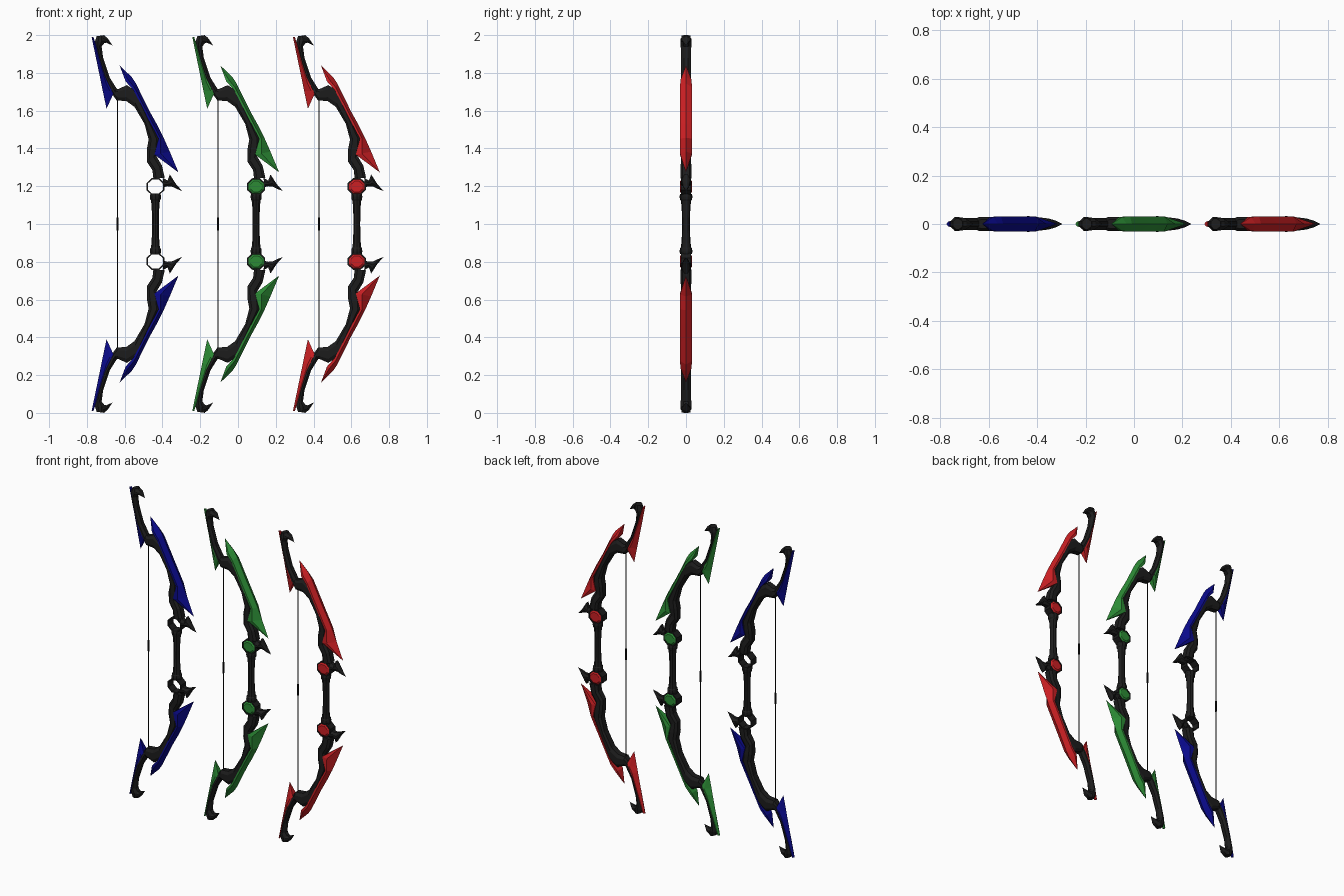
import bpy, bmesh, math

if "Cube" in bpy.data.objects:
    bpy.data.objects.remove(bpy.data.objects["Cube"])


def material(name, rgb):
    m = bpy.data.materials.new(name)
    m.diffuse_color = (*rgb, 1)
    m.use_nodes = True
    m.node_tree.nodes["Principled BSDF"].inputs["Base Color"].default_value = m.diffuse_color
    return m


DARK = material("charcoal", (0.012, 0.012, 0.012))
STRING = material("string black", (0.006, 0.006, 0.006))
BLUE = material("deep blue", (0.003, 0.003, 0.26))
GREEN = material("leaf green", (0.025, 0.26, 0.036))
RED = material("bright red", (0.6, 0.014, 0.017))

# Cross-sections: (u from inner to outer edge, y half thickness)
BLOCK = [(0, .018), (.25, .029), (.75, .029), (1, .018)]
BLADE = [(0, .032), (.4, .032), (1, 0)]
SPINE = [(0, .012), (.3, .028), (.6, .028), (1, .012)]

# Stations: inner x, z, outer x, z, thickness factor (upper half of one bow)
LIMB = [(-.135, 1.69, -.125, 1.715, .6), (-.11, 1.655, -.10, 1.715, 1),
        (-.057, 1.65, -.055, 1.735, 1), (-.015, 1.62, 0, 1.70, 1),
        (.038, 1.53, .062, 1.56, 1), (.06, 1.447, .115, 1.455, 1),
        (.05, 1.395, .115, 1.405, 1), (.05, 1.33, .10, 1.36, .85),
        (.08, 1.285, .13, 1.31, 1), (.085, 1.24, .145, 1.245, 1)]
PLATE = [(-.094, 1.84, -.094, 1.84, 0), (-.062, 1.755, -.03, 1.778, .9),
         (-.022, 1.71, -.008, 1.745, 1), (.008, 1.655, .065, 1.597, 1),
         (.06, 1.55, .105, 1.525, 1), (.112, 1.452, .14, 1.455, 1),
         (.091, 1.367, .172, 1.383, 1), (.218, 1.273, .218, 1.273, 0)]
TIP_PLATE = [(-.232, 1.99, -.242, 1.99, .3), (-.19, 1.86, -.215, 1.86, .6),
             (-.147, 1.745, -.19, 1.74, .75), (-.12, 1.705, -.183, 1.705, .75),
             (-.163, 1.61, -.163, 1.61, 0)]
TIP_ARM = [(-.215, 1.994, -.175, 2.0, .8), (-.225, 1.965, -.165, 1.97, 1),
           (-.218, 1.94, -.189, 1.94, 1), (-.205, 1.88, -.181, 1.88, .9),
           (-.18, 1.785, -.146, 1.775, .9), (-.15, 1.71, -.105, 1.71, .9),
           (-.13, 1.68, -.09, 1.68, .8)]
TIP_BARB = [(-.185, 1.955, -.18, 2.0, 1), (-.165, 1.96, -.16, 1.987, .8),
            (-.131, 1.945, -.131, 1.945, 0)]
SPIKE = [(.14, 1.195, .135, 1.245, 1), (.16, 1.2, .16, 1.23, .9),
         (.186, 1.197, .172, 1.262, .8), (.21, 1.185, .206, 1.21, .5),
         (.237, 1.175, .237, 1.175, 0)]


def finish(bm, name, mat):
    bmesh.ops.remove_doubles(bm, verts=bm.verts, dist=1e-5)
    bmesh.ops.recalc_face_normals(bm, faces=bm.faces)
    me = bpy.data.meshes.new(name)
    bm.to_mesh(me)
    bm.free()
    me.materials.append(mat)
    ob = bpy.data.objects.new(name, me)
    bpy.context.collection.objects.link(ob)
    return ob


def skin(bm, rings, capped=True):
    """Join rings of points into a tube."""
    vs = [[bm.verts.new(p) for p in r] for r in rings]
    n = len(vs[0])
    for a, b in zip(vs, vs[1:]):
        for i in range(n):
            bm.faces.new((a[i], a[(i + 1) % n], b[(i + 1) % n], b[i]))
    if capped:
        bm.faces.new(vs[0])
        bm.faces.new(vs[-1])


def loft(name, cx, stations, section, mat):
    """Sweep a section along the stations, mirrored about mid height."""
    loop = [(u, y) for u, y in section] + [(u, -y) for u, y in reversed(section)]
    bm = bmesh.new()
    for s in (1, -1):
        skin(bm, [[(cx + xi + (xo - xi) * u, y * t, 1 + s * (zi + (zo - zi) * u - 1))
                   for u, y in loop] for xi, zi, xo, zo, t in stations])
    return finish(bm, name, mat)


def lathe(name, cx, profile, sides, mat, depth=1.0):
    """Turn (z, radius) pairs about a vertical axis."""
    bm = bmesh.new()
    skin(bm, [[(cx + r * math.cos(2 * math.pi * (i + .5) / sides),
                depth * r * math.sin(2 * math.pi * (i + .5) / sides), z)
               for i in range(sides)] for z, r in profile])
    return finish(bm, name, mat)


def discs(name, cx, profile, mat, closed=False):
    """Octagonal turnings about the y axis, one at each end of the grip."""
    bm = bmesh.new()
    for s in (1, -1):
        rings = [[(cx + .096 + r * math.cos(math.pi * (i + .5) / 4), y,
                   1 + s * (.198 + r * .93 * math.sin(math.pi * (i + .5) / 4)))
                  for i in range(8)] for y, r in profile]
        skin(bm, rings + rings[:1] if closed else rings, not closed)
    return finish(bm, name, mat)


# Grip with ribs, waisted at the middle
upper = [(0, .019), (.05, .0195), (.10, .022), (.125, .025), (.13, .029),
         (.145, .031), (.16, .028)]
GRIP = [(1 - z, r) for z, r in reversed(upper)] + [(1 + z, r) for z, r in upper[1:]]

for label, cx, mat, gem in (("blue", -.533, BLUE, False),
                            ("green", 0, GREEN, True),
                            ("red", .533, RED, True)):
    loft(label + "_limbs", cx, LIMB, BLOCK, DARK)
    loft(label + "_limb_blades", cx, PLATE, BLADE, mat)
    loft(label + "_tip_arms", cx, TIP_ARM, SPINE, DARK)
    loft(label + "_tip_barbs", cx, TIP_BARB, SPINE, DARK)
    loft(label + "_tip_blades", cx, TIP_PLATE, BLADE, mat)
    loft(label + "_guard_spikes", cx, SPIKE, SPINE, DARK)
    lathe(label + "_grip", cx + .096, GRIP, 10, DARK, 1.1)
    # Socket rings: open on the blue bow, filled with gems on the others
    discs(label + "_sockets", cx,
          [(-.026, .052), (.026, .052), (.026, .044), (-.026, .044)], DARK, True)
    if gem:
        discs(label + "_gems", cx,
              [(-.031, .033), (-.024, .044), (.024, .044), (.031, .033)], mat)
    lathe(label + "_string", cx - .105, [(.33, .003), (1.67, .003)], 6, STRING)
    lathe(label + "_string_wrap", cx - .105, [(.965, .006), (1.035, .006)], 8, STRING)
